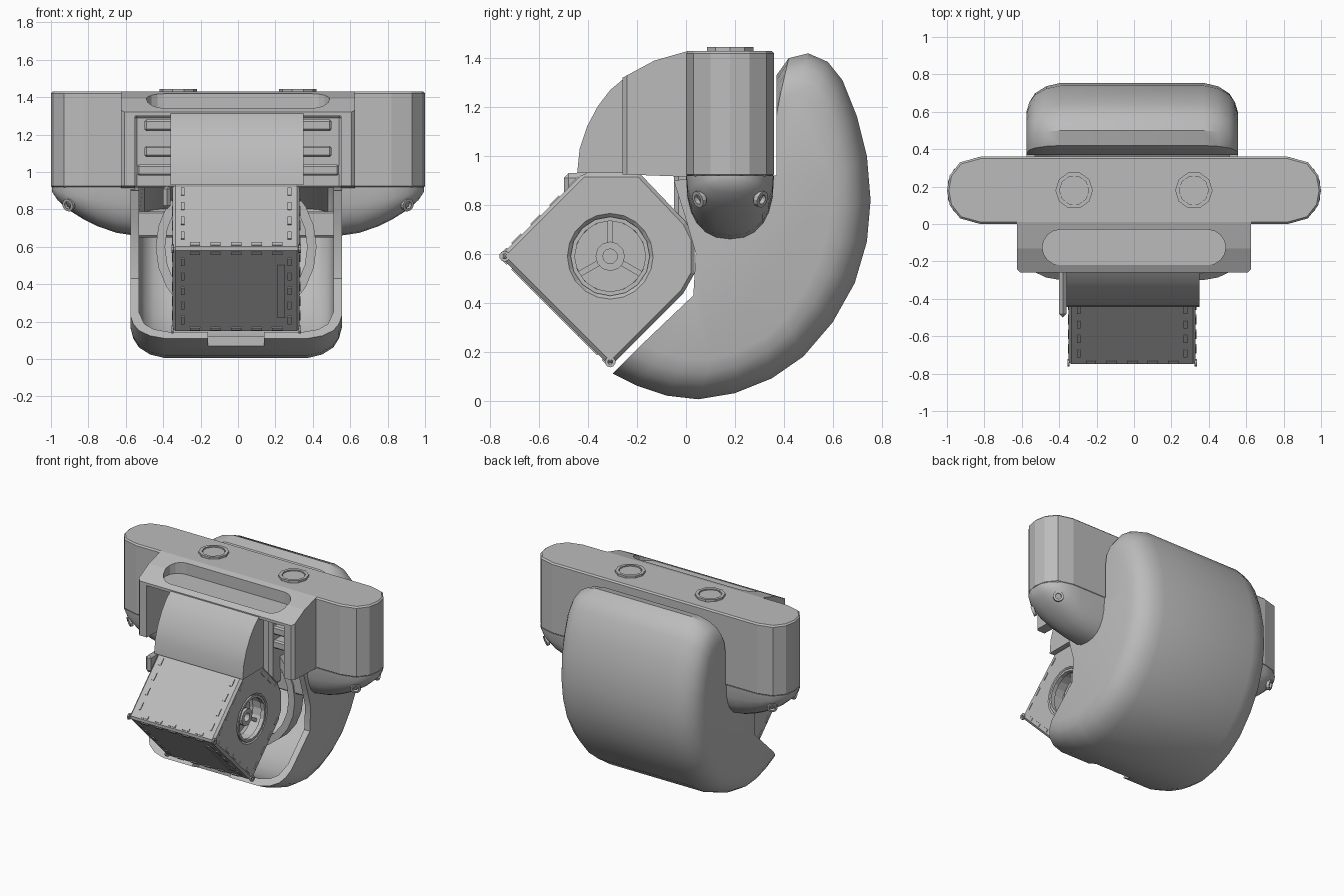
import bpy, bmesh, math
from mathutils import Vector, Matrix

if "Cube" in bpy.data.objects:
    bpy.data.objects.remove(bpy.data.objects["Cube"])

grey = bpy.data.materials.new("plain grey")
grey.use_nodes = True
GREY = (0.5, 0.5, 0.5, 1)
grey.diffuse_color = GREY
for n in grey.node_tree.nodes:
    if n.type == 'BSDF_PRINCIPLED':
        n.inputs["Base Color"].default_value = GREY


def finish(name, bm, bevel=0):
    bmesh.ops.recalc_face_normals(bm, faces=bm.faces)
    me = bpy.data.meshes.new(name)
    bm.to_mesh(me)
    bm.free()
    me.materials.append(grey)
    ob = bpy.data.objects.new(name, me)
    bpy.context.collection.objects.link(ob)
    if bevel:
        add_bevel(ob, bevel)
    return ob


def activate(ob):
    bpy.ops.object.select_all(action='DESELECT')
    ob.select_set(True)
    bpy.context.view_layer.objects.active = ob


def add_bevel(ob, width):
    m = ob.modifiers.new("bevel", 'BEVEL')
    m.width, m.segments, m.limit_method = width, 1, 'ANGLE'
    m.angle_limit = math.radians(40)


def loft(name, rings, bevel=0):
    bm = bmesh.new()
    vs = [[bm.verts.new(p) for p in r] for r in rings]
    n = len(rings[0])
    for a, b in zip(vs, vs[1:]):
        for i in range(n):
            j = (i + 1) % n
            bm.faces.new((a[i], a[j], b[j], b[i]))
    bm.faces.new(vs[0])
    bm.faces.new(vs[-1])
    return finish(name, bm, bevel)


def prism_x(name, yz, x0, x1, bevel=0):
    return loft(name, [[(x, y, z) for y, z in yz] for x in (x0, x1)], bevel)


def prism_z(name, xy, z0, z1, bevel=0):
    return loft(name, [[(x, y, z) for x, y in xy] for z in (z0, z1)], bevel)


def box(name, x, y, z, bevel=0):
    return prism_z(name, [(x[0], y[0]), (x[1], y[0]), (x[1], y[1]), (x[0], y[1])], *z, bevel)


def ring(name, loc, axis, outer, inner, depth, sides):
    # tube around an axis
    q = Vector((0, 0, 1)).rotation_difference(Vector(axis))
    bm = bmesh.new()
    loops = []
    for r, h in ((outer, -1), (outer, 1), (inner, 1), (inner, -1)):
        loops.append([bm.verts.new(Vector(loc) + q @ Vector((
            r * math.cos(math.tau * i / sides), r * math.sin(math.tau * i / sides),
            h * depth / 2))) for i in range(sides)])
    for k in range(4):
        a, b = loops[k], loops[(k + 1) % 4]
        for i in range(sides):
            j = (i + 1) % sides
            bm.faces.new((a[i], a[j], b[j], b[i]))
    return finish(name, bm)


def disc(name, loc, axis, radius, depth, sides):
    q = Vector((0, 0, 1)).rotation_difference(Vector(axis))
    bm = bmesh.new()
    bmesh.ops.create_cone(bm, cap_ends=True, segments=sides, radius1=radius, radius2=radius,
                          depth=depth, matrix=Matrix.Translation(loc) @ q.to_matrix().to_4x4())
    return finish(name, bm)


def cut(ob, cutter):
    m = ob.modifiers.new("cut", 'BOOLEAN')
    m.operation, m.object, m.solver = 'DIFFERENCE', cutter, 'EXACT'
    activate(ob)
    bpy.ops.object.modifier_apply(modifier=m.name)
    bpy.data.objects.remove(cutter)


def smooth(ob, angle=40):
    activate(ob)
    bpy.ops.object.shade_smooth_by_angle(angle=math.radians(angle))


# main crossbody with rounded ends, hollow in the middle
end = [(0.82, 0), (0.93, 0.03), (0.985, 0.1), (1, 0.18), (0.985, 0.26), (0.93, 0.33), (0.82, 0.36)]
body = prism_z("crossbody", end + [(-x, y) for x, y in reversed(end)], 0.915, 1.43)
cut(body, box("cutter", (-0.55, 0.55), (-0.5, 0.3), (0.8, 1.3)))
add_bevel(body, 0.01)

# front frame with sloping top and long slot
frame = prism_x("front_frame", [(0.01, 0.915), (-0.26, 0.925), (-0.26, 1.32), (-0.13, 1.39), (0.01, 1.43)],
                -0.625, 0.625)
for s in (1, -1):
    cut(frame, prism_z("cutter", [(s * 0.565, -0.3), (s * 0.7, -0.3), (s * 0.7, -0.17)], 0.8, 1.5))
cut(frame, box("cutter", (-0.55, 0.55), (-0.5, 0.3), (0.8, 1.3)))
slot = []
for side in (1, -1):
    for i in range(9):
        a = side * math.pi / 2 * (i / 4 - 1) if side > 0 else math.pi / 2 * (1 + i / 4)
        slot.append((side * 0.395 + 0.095 * math.cos(a), -0.125 + 0.095 * math.sin(a)))
cut(frame, prism_z("cutter", slot, 1.335, 1.6))

for s, label in ((1, "left"), (-1, "right")):
    # top knobs
    ring(label + "_top_ring", (s * 0.32, 0.18, 1.435), (0, 0, 1), 0.1, 0.078, 0.02, 10)
    disc(label + "_top_button", (s * 0.32, 0.18, 1.43), (0, 0, 1), 0.075, 0.016, 10)
    # domed feet under the ends
    rings = []
    for x, half, low in ((0.55, 0.18, 0.66), (0.65, 0.18, 0.675), (0.75, 0.18, 0.71), (0.83, 0.178, 0.75),
                         (0.91, 0.155, 0.80), (0.965, 0.11, 0.85), (0.995, 0.05, 0.895)):
        pts = []
        for i in range(13):
            c, d = math.cos(math.pi * i / 12), math.sin(math.pi * i / 12)
            pts.append((s * x, 0.18 + half * math.copysign(abs(c) ** 0.85, c),
                        0.92 - (0.92 - low) * abs(d) ** 0.8))
        rings.append(pts)
    smooth(loft(label + "_foot", rings))
    for y in (0.055, 0.305):
        eye = ring(label + "_foot_eyelet", (s * 0.905, y, 0.825),
                   (s * 0.6, -0.8 if y < 0.18 else 0.8, -0.3), 0.035, 0.02, 0.02, 12)

# curved rear scoop, rounded at both sides
ARC = [(-.3, .11), (-.2, .06), (-.08, .02), (.05, .005), (.2, .03), (.35, .09), (.48, .18), (.6, .32),
       (.69, .48), (.74, .65), (.755, .82), (.74, 1.0), (.7, 1.16), (.64, 1.31), (.58, 1.385),
       (.5, 1.42), (.42, 1.4), (.37, 1.33)]
OPENING = [(.37, .92), (.1, .92), (-.05, .9), (0, .74), (.04, .6), (.03, .43)]


def inset(points, d):
    out = []
    for p in points:
        v = Vector(p)
        v += (Vector((0.25, 0.66)) - v).normalized() * d
        out.append((max(v.x, 0.37) if v.y > 1.1 else v.x, v.y))
    return out


def scoop(name, stations, points, closing):
    both = [(-x, d) for x, d in stations] + [(x, d) for x, d in reversed(stations)]
    return loft(name, [[(x - 0.01, y, z) for y, z in inset(points, d) + closing] for x, d in both])


shell = scoop("rear_scoop", [(.565, .17), (.55, .11), (.52, .06), (.46, .02), (.38, 0)], ARC, OPENING)
cut(shell, scoop("cutter", [(.52, .2), (.49, .11), (.44, .07), (.36, .05)], ARC[:11],
                 [(.36, 1.0), (-.7, 1.0), (-.7, .2)]))
cut(shell, box("cutter", (-0.16, 0.14), (-0.5, -0.22), (0.045, 0.3)))
smooth(shell, 35)

# tilted cube head, its rear corner cut round
MID = Vector((-0.01, -0.31, 0.59))
head = prism_x("cube_head", [(-.76, .59), (-.31, .14), (-.01, .44), (.035, .52), (.035, .66), (0, .73),
                             (-.19, .93), (-.42, .93)], -0.35, 0.33)
for s in (1, -1):
    cut(head, disc("cutter", MID + Vector((s * 0.34, 0, 0)), (1, 0, 0), 0.16, 0.24, 20))
add_bevel(head, 0.015)
for s, label in ((1, "left"), (-1, "right")):
    ring(label + "_port_ring", MID + Vector((s * 0.325, 0, 0)), (1, 0, 0), 0.162, 0.145, 0.03, 16)
    ring(label + "_port_hub", MID + Vector((s * 0.26, 0, 0)), (1, 0, 0), 0.06, 0.03, 0.08, 12)
    for k in range(3):
        spoke = box(label + "_port_spoke", (-0.02, 0.02), (-0.012, 0.012), (0.04, 0.16))
        spoke.matrix_world = Matrix.Translation(MID + Vector((s * 0.26, 0, 0))) @ Matrix.Rotation(
            math.tau * k / 3, 4, 'X')
    for y, z in ((-0.742, 0.59), (-0.31, 0.158)):
        ring(label + "_corner_screw", (MID.x + s * 0.34, y, z), (1, 0, 0), 0.022, 0.01, 0.012, 10)


# stitch plates along the cube edges
def plate(name, normal, u, pu, pv, lu, lv):
    n, u = Vector(normal).normalized(), Vector(u).normalized()
    v = n.cross(u)
    out = 0.34 if abs(n.x) > 0.5 else 0.32
    ob = box(name, (-lu / 2, lu / 2), (-lv / 2, lv / 2), (-0.004, 0.004))
    ob.matrix_world = Matrix.Translation(MID + n * out + u * pu + v * pv) @ Matrix((u, v, n)).transposed().to_4x4()


for normal, u in (((0, -1, 1), (1, 0, 0)), ((0, -1, -1), (1, 0, 0)),
                  ((1, 0, 0), (0, 1, 1)), ((-1, 0, 0), (0, 1, 1))):
    for i in range(-2, 3):
        for e in (-0.285, 0.285):
            for pu, pv, lu, lv in ((i * 0.11, e, 0.055, 0.02), (e, i * 0.11, 0.02, 0.055)):
                w = MID + Vector(u).normalized() * pu + Vector(normal).cross(Vector(u)).normalized() * pv
                if abs(normal[0]) and (w.y > -0.03 or w.z > 0.88):
                    continue
                plate("edge_stitch", normal, u, pu, pv, lu, lv)
plate("indicator_strip", (0, -1, -1), (1, 0, 0), 0.24, 0, 0.04, 0.4)

# curved hood joining the cube to the frame
hood = prism_x("hood", [(-.2, .93), (-.445, .93), (-.435, 1.03), (-.405, 1.12), (-.36, 1.205),
                        (-.31, 1.27), (-.26, 1.312), (-.2, 1.312)], -0.36, 0.35)
smooth(hood)

# inner mechanism behind the head
box("inner_crossbar", (-0.54, 0.52), (0.06, 0.12), (0.65, 0.79), 0.01)
ring("inner_drum", (-0.01, 0.1, 0.6), (0, 1, 0), 0.43, 0.38, 0.1, 24)
box("neck_block", (-0.3, 0.3), (-0.05, 0.28), (0.7, 1.3), 0.02)
for z, w in ((0.98, 0.54), (1.08, 0.5), (1.22, 0.5)):
    box("inner_shelf", (-w, w), (-0.02, 0.25), (z, z + 0.06), 0.01)
box("side_lever", (-0.4, -0.36), (-0.5, -0.2), (0.8, 0.93), 0.02)
